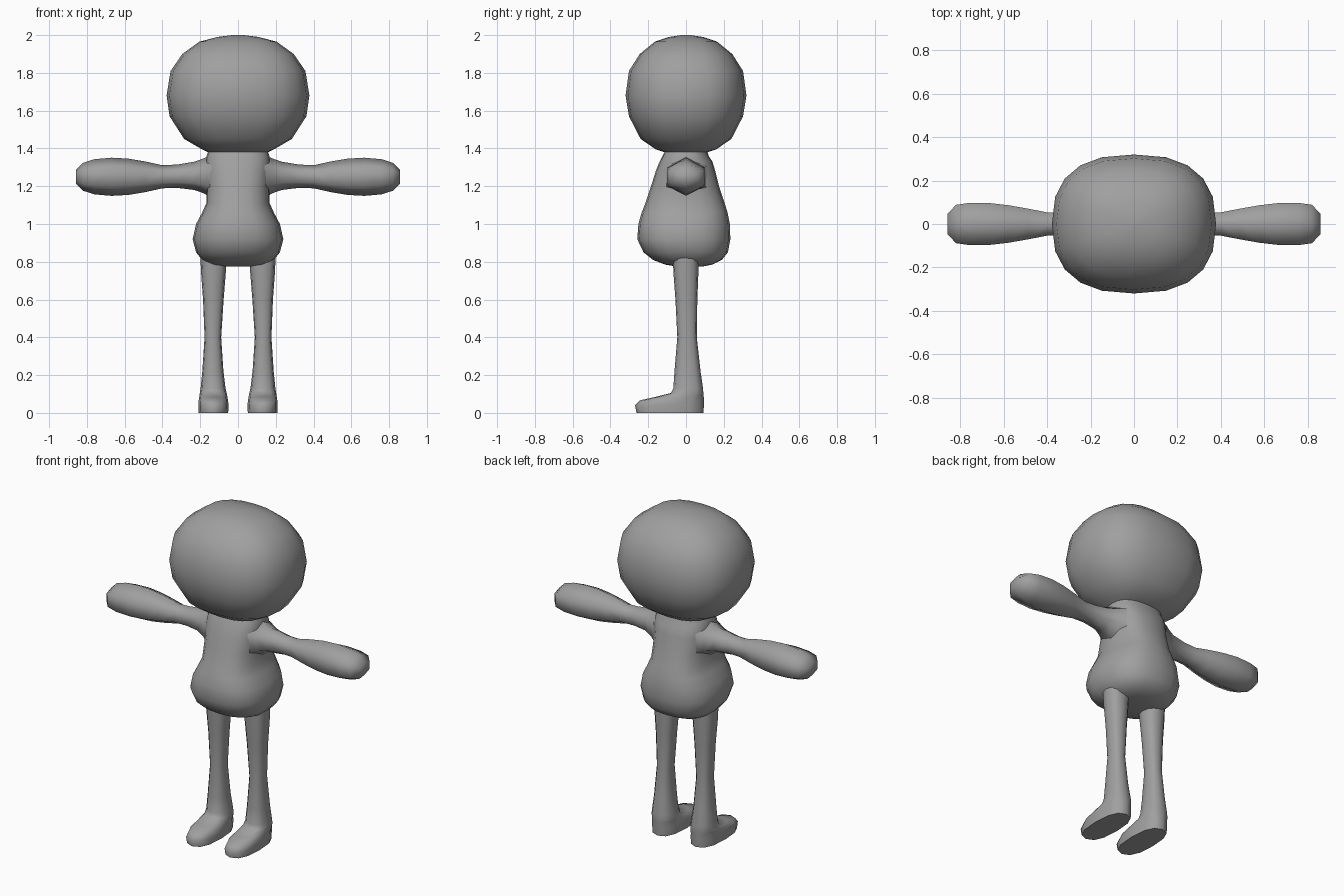
import bpy, bmesh, math
from mathutils import Vector

if "Cube" in bpy.data.objects:
    bpy.data.objects.remove(bpy.data.objects["Cube"])

grey = bpy.data.materials.new("plain grey")
grey.diffuse_color = (0.35, 0.35, 0.35, 1)
grey.use_nodes = True
grey.node_tree.nodes["Principled BSDF"].inputs["Base Color"].default_value = grey.diffuse_color


def section(n, power, phase=0.0):
    """Unit superellipse with n points."""
    pts = []
    for i in range(n):
        a = math.tau * i / n + phase
        c, s = math.cos(a), math.sin(a)
        pts.append((math.copysign(abs(c) ** (2 / power), c),
                    math.copysign(abs(s) ** (2 / power), s)))
    return pts


def loft(name, rings, caps=(False, False)):
    """Skin a list of point rings; optionally close the first and last."""
    bm = bmesh.new()
    loops = [[bm.verts.new(p) for p in ring] for ring in rings]
    n = len(loops[0])
    for a, b in zip(loops, loops[1:]):
        for i in range(n):
            j = (i + 1) % n
            bm.faces.new((a[i], a[j], b[j], b[i]))
    for cap, loop in zip(caps, (loops[0], loops[-1])):
        if cap:
            bm.faces.new(loop)
    bmesh.ops.recalc_face_normals(bm, faces=bm.faces)
    mesh = bpy.data.meshes.new(name)
    bm.to_mesh(mesh)
    bm.free()
    obj = bpy.data.objects.new(name, mesh)
    bpy.context.collection.objects.link(obj)
    mesh.materials.append(grey)
    bpy.ops.object.select_all(action='DESELECT')
    obj.select_set(True)
    bpy.context.view_layer.objects.active = obj
    bpy.ops.object.shade_smooth_by_angle(angle=math.radians(70))
    return obj


def level_rings(levels, shape):
    """Horizontal rings from (z, x min, x max, y min, y max)."""
    return [[Vector(((x0 + x1) / 2 + u * (x1 - x0) / 2,
                     (y0 + y1) / 2 + v * (y1 - y0) / 2, z)) for u, v in shape]
            for z, x0, x1, y0, y1 in levels]


# Head: broad rounded ball, open at the neck
head = [(1.38, .16, .115), (1.395, .19, .16), (1.45, .285, .24), (1.57, .362, .302),
        (1.68, .378, .32), (1.81, .357, .302), (1.90, .295, .245), (1.965, .205, .165),
        (1.99, .11, .09), (2.0, .03, .025)]
loft("head", level_rings([(z, -x, x, -y, y) for z, x, y in head],
                         section(20, 2.5)), (False, True))

# Torso: pear shape with a full belly, open at the neck
torso = [(.775, .09, -.05, .09), (.785, .15, -.11, .14), (.81, .19, -.175, .19),
         (.85, .222, -.225, .222), (.92, .24, -.258, .235), (1.0, .222, -.252, .232),
         (1.06, .19, -.235, .22), (1.11, .168, -.215, .205), (1.2, .167, -.185, .175),
         (1.28, .172, -.16, .155), (1.33, .172, -.14, .14), (1.36, .166, -.125, .12),
         (1.38, .16, -.115, .115)]
loft("torso", level_rings([(z, -x, x, y0, y1) for z, x, y0, y1 in torso],
                          section(20, 2.5)), (True, False))

# Arms: six-sided, thin at the elbow and full at the hand
arm = [(.14, 1.25, .115, .125), (.18, 1.255, .093, .1), (.23, 1.255, .075, .075),
       (.32, 1.253, .062, .062), (.4, 1.25, .061, .062), (.49, 1.25, .081, .082),
       (.58, 1.25, .096, .1), (.67, 1.25, .101, .112), (.76, 1.25, .093, .112),
       (.82, 1.25, .074, .102), (.858, 1.25, .036, .055)]
# Legs with feet: slim shin running into a long flat-soled foot
leg = [(0, .052, .208, -.262, .092), (.04, .05, .21, -.27, .095),
       (.066, .053, .208, -.245, .095), (.085, .056, .205, -.16, .094),
       (.105, .06, .202, -.08, .092), (.13, .066, .198, -.067, .09),
       (.22, .077, .189, -.061, .077), (.4, .089, .177, -.046, .057),
       (.6, .076, .185, -.056, .06), (.75, .064, .196, -.067, .066),
       (.85, .06, .2, -.07, .068)]
for side, label in ((1, "left"), (-1, "right")):
    loft(label + "_arm",
         [[Vector((side * x, rb * u, z + rz * v))
           for u, v in section(6, 2, math.pi / 2)] for x, z, rz, rb in arm],
         (False, True))
    rings = level_rings(leg, section(12, 2.5))
    loft(label + "_leg", [[Vector((side * p.x, p.y, p.z)) for p in r] for r in rings],
         (True, False))
